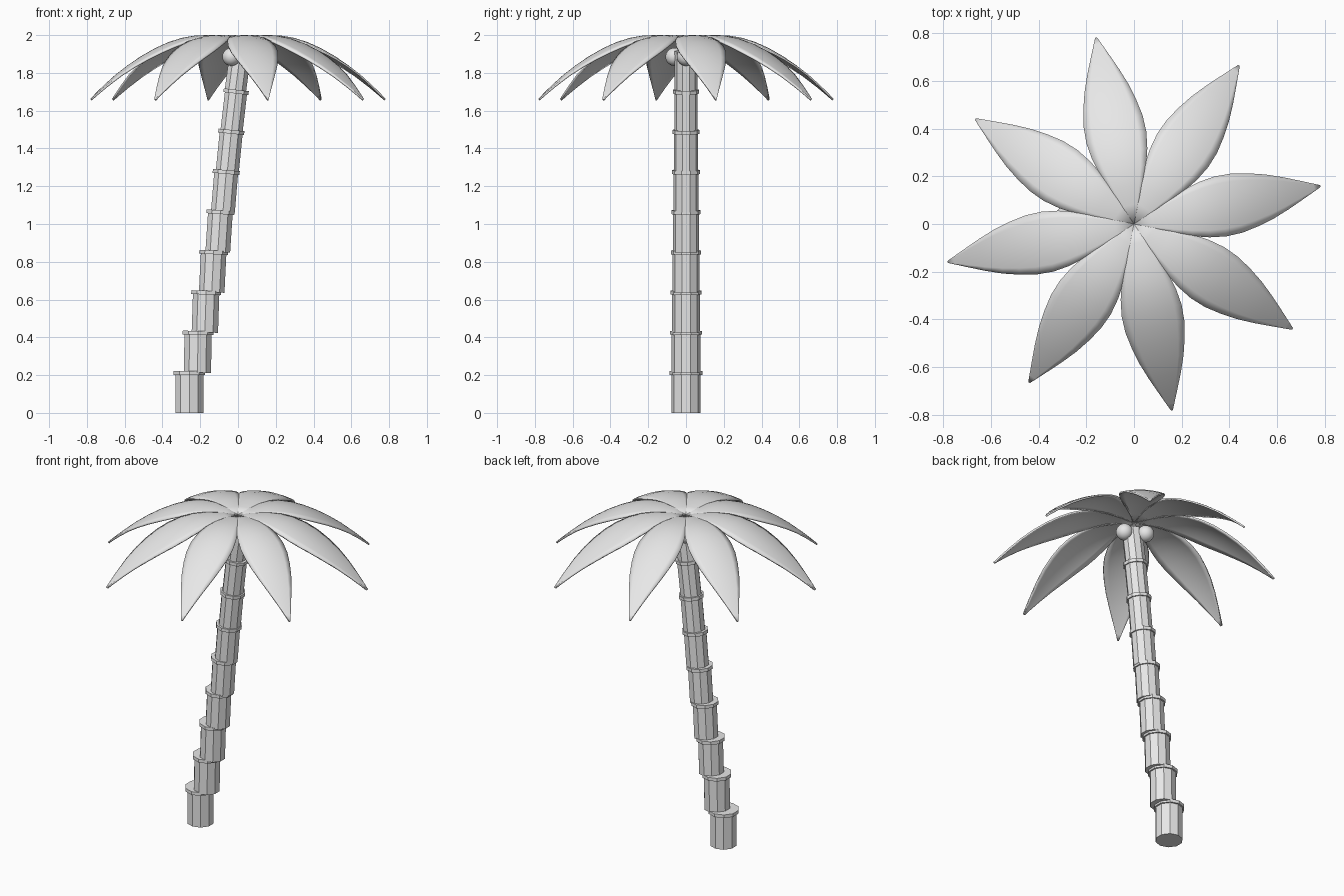
import bpy, bmesh, math
from mathutils import Matrix, Vector

if "Cube" in bpy.data.objects:
    bpy.data.objects.remove(bpy.data.objects["Cube"])

mat = bpy.data.materials.new("light grey")
mat.diffuse_color = (0.8, 0.8, 0.8, 1)
mat.use_nodes = True
mat.node_tree.nodes["Principled BSDF"].inputs["Base Color"].default_value = mat.diffuse_color


def finish(name, bm, smooth):
    bmesh.ops.recalc_face_normals(bm, faces=bm.faces)
    me = bpy.data.meshes.new(name)
    bm.to_mesh(me)
    bm.free()
    for p in me.polygons:
        p.use_smooth = smooth
    me.materials.append(mat)
    ob = bpy.data.objects.new(name, me)
    bpy.context.collection.objects.link(ob)
    return ob


def prism(bm, base, tilt, r, h):
    # ten-sided drum standing on base, leaning towards +x
    m = Matrix.Translation(base) @ Matrix.Rotation(tilt, 4, 'Y') @ \
        Matrix.Translation((0, 0, h / 2))
    bmesh.ops.create_cone(bm, cap_ends=True, segments=10, radius1=r,
                          radius2=r, depth=h, matrix=m)


# Trunk: nine stacked drums, each with a collar at its top
step = 0.213
centres = [-0.258, -0.213, -0.172, -0.134, -0.100, -0.071, -0.046, -0.022, 0.0]
for i, cx in enumerate(centres):
    bm = bmesh.new()
    tilt = 0.0165 * i
    r = 0.078 - 0.0023 * i
    lean = Vector((math.sin(tilt), 0, math.cos(tilt)))
    base = Vector((cx, 0, step * i)) - Vector((lean.x * step / 2, 0, 0))
    prism(bm, base, tilt, r, step)
    if i < 8:
        prism(bm, base + lean * (step - 0.012), tilt, r * 1.13, 0.02)
    finish(f"trunk_segment_{i + 1}", bm, False)

# Leaf rows: distance from centre, midrib height, half width
rows = [(0.0, 1.978, 0.004), (0.08, 1.992, 0.040), (0.16, 2.0, 0.074),
        (0.23, 1.998, 0.099), (0.30, 1.986, 0.118), (0.37, 1.964, 0.128),
        (0.44, 1.933, 0.126), (0.51, 1.894, 0.113), (0.58, 1.848, 0.094),
        (0.65, 1.795, 0.068), (0.72, 1.734, 0.038), (0.77, 1.688, 0.016),
        (0.797, 1.662, 0.004)]
N = 8
for k in range(8):
    bm = bmesh.new()
    turn = Matrix.Rotation(math.radians(11.5 + 45 * k), 3, 'Z')
    grid = []
    for d, z, w in rows:
        line = []
        for j in range(N + 1):
            v = w * (2 * j / N - 1)
            line.append(bm.verts.new(turn @ Vector((d, v, z - 1.3 * v * v))))
        grid.append(line)
    for a, b in zip(grid, grid[1:]):
        for j in range(N):
            bm.faces.new((a[j], b[j], b[j + 1], a[j + 1]))
    leaf = finish(f"leaf_{k + 1}", bm, True)
    # make sure the upper side faces up before thickening downwards
    if leaf.data.polygons[len(leaf.data.polygons) // 2].normal.z < 0:
        leaf.data.flip_normals()
    s = leaf.modifiers.new("thickness", 'SOLIDIFY')
    s.thickness = 0.01
    s.offset = -1

# Coconuts: three round nuts under the crown
for k in range(3):
    a = math.radians(120 * k)
    bm = bmesh.new()
    bmesh.ops.create_uvsphere(bm, u_segments=24, v_segments=16, radius=0.048,
                              matrix=Matrix.Translation((0.07 * math.cos(a), 0.07 * math.sin(a), 1.885)))
    finish(f"coconut_{k + 1}", bm, True)
